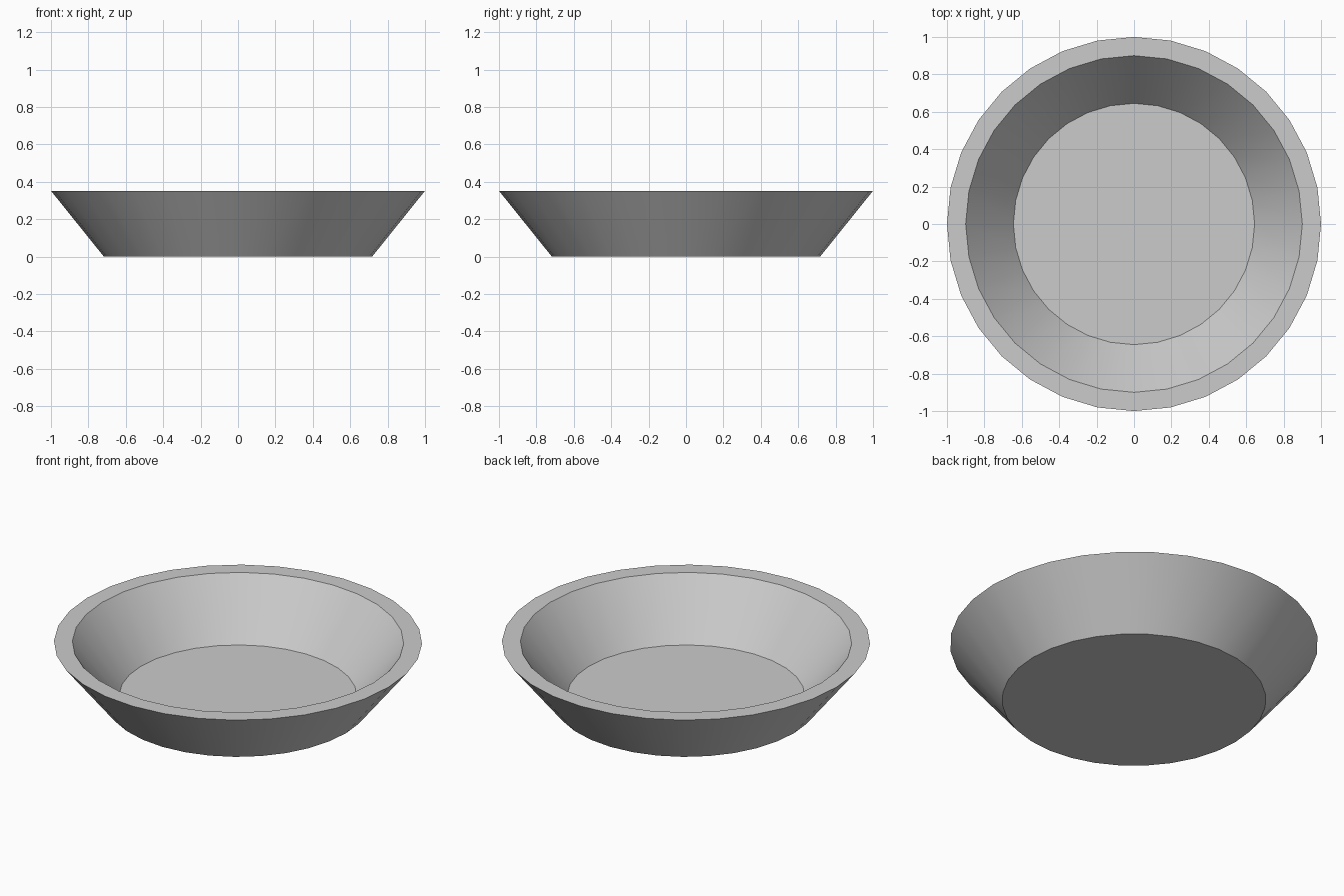
import bpy, bmesh, math

if "Cube" in bpy.data.objects:
    bpy.data.objects.remove(bpy.data.objects["Cube"])

SIDES = 32

# Half profile (radius, z): outer base, outer rim, inner rim, inner floor
profile = [(0.717, 0.0), (1.0, 0.352), (0.9, 0.352), (0.645, 0.036)]

bm = bmesh.new()
rings = []
for r, z in profile:
    rings.append([bm.verts.new((r * math.cos(2 * math.pi * i / SIDES),
                                r * math.sin(2 * math.pi * i / SIDES), z))
                  for i in range(SIDES)])

# Outer wall, flat rim, inner wall
for a, b in zip(rings, rings[1:]):
    for i in range(SIDES):
        j = (i + 1) % SIDES
        bm.faces.new((a[i], a[j], b[j], b[i]))

# Underside and inner floor
bm.faces.new(rings[0][::-1])
bm.faces.new(rings[-1])
bmesh.ops.recalc_face_normals(bm, faces=bm.faces)

mesh = bpy.data.meshes.new("bowl")
bm.to_mesh(mesh)
bm.free()
bowl = bpy.data.objects.new("bowl", mesh)
bpy.context.collection.objects.link(bowl)

# Smooth walls, crisp rims
bpy.context.view_layer.objects.active = bowl
bowl.select_set(True)
bpy.ops.object.shade_smooth_by_angle(angle=math.radians(30))
